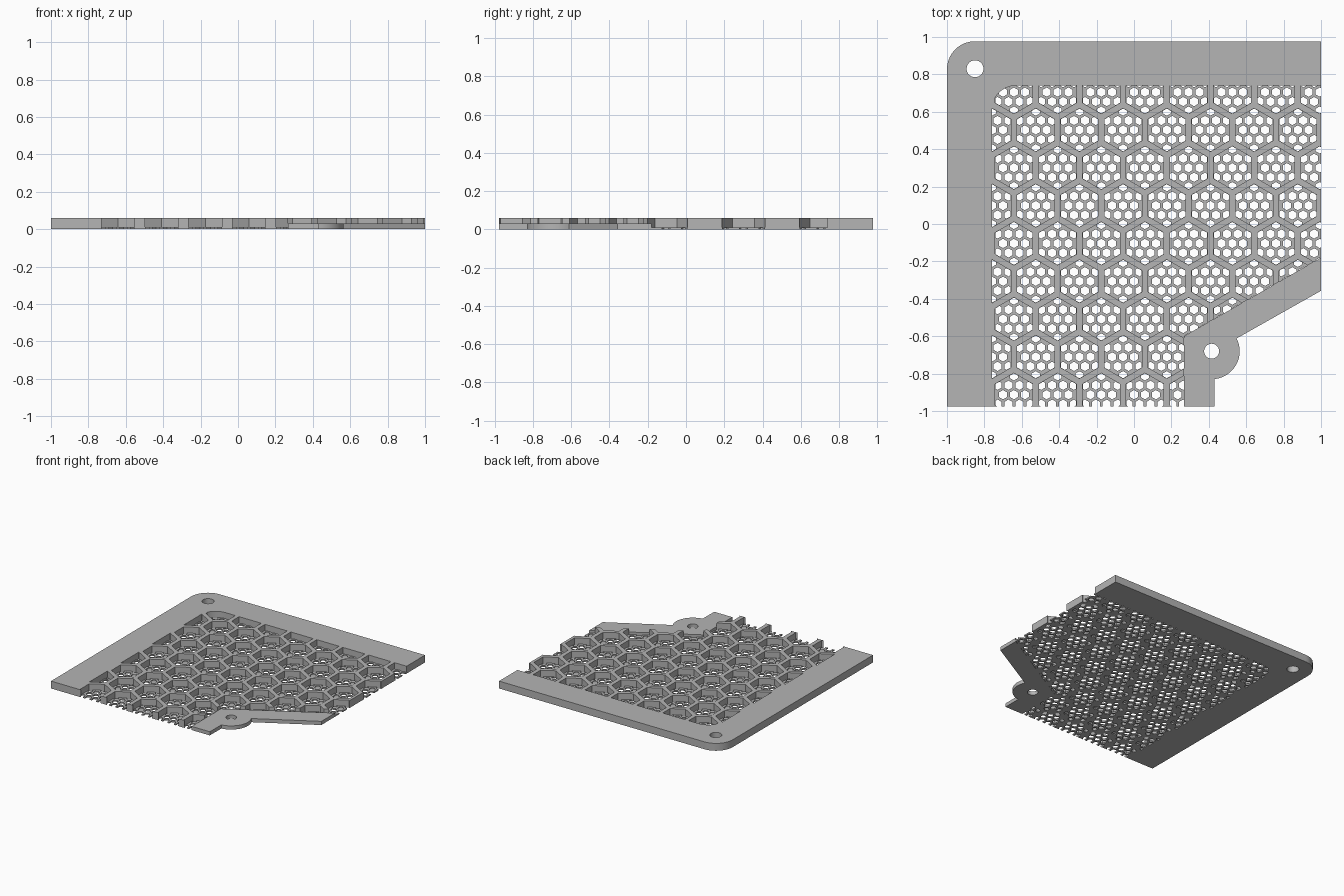
import bpy, bmesh
from math import cos, sin, radians, sqrt
from mathutils import Vector

if "Cube" in bpy.data.objects:
    bpy.data.objects.remove(bpy.data.objects["Cube"])

HEIGHT, FLOOR, STRIP = 0.06, 0.011, 0.03    # frame, mesh floor and strip heights
PITCH, CELL, HOLE = 0.2335, 0.1, 0.0215     # cell spacing, cell and hole half widths
SOUTH, NORTH = -0.977, 0.977

grey = bpy.data.materials.new("grey_plastic")
grey.use_nodes = True
colour = (0.46, 0.46, 0.46, 1)
grey.diffuse_color = colour
grey.node_tree.nodes["Principled BSDF"].inputs["Base Color"].default_value = colour


def arc(cx, cy, r, start, end, steps=16):
    angles = [radians(start + (end - start) * i / steps) for i in range(steps + 1)]
    return [(cx + r * cos(a), cy + r * sin(a)) for a in angles]


def circle(cx, cy, r):
    return arc(cx, cy, r, 0, 360, 40)[:-1]


def hexagon(cx, cy, half_width):
    """Hexagon with a corner pointing along +y."""
    return arc(cx, cy, half_width * 2 / sqrt(3), 30, 390, 6)[:-1]


def clip(points, cx, cy, half_width):
    """Trim a convex outline to the hexagon around (cx, cy)."""
    centre = Vector((cx, cy))
    for k in range(6):
        normal = Vector((cos(radians(60 * k)), sin(radians(60 * k))))
        result = []
        for i, p in enumerate(points):
            a, b = Vector(points[i - 1]), Vector(p)
            da = (a - centre).dot(normal) - half_width
            db = (b - centre).dot(normal) - half_width
            if da * db < 0:
                result.append(tuple(a.lerp(b, da / (da - db))))
            if db <= 0:
                result.append(tuple(p))
        points = result
    return points


def prisms(name, outlines, low, high):
    """One object made of flat outlines extruded from low to high."""
    bm = bmesh.new()
    for outline in outlines:
        face = bm.faces.new([bm.verts.new((x, y, low)) for x, y in outline])
        top = bmesh.ops.extrude_face_region(bm, geom=[face])["geom"]
        for v in top:
            if isinstance(v, bmesh.types.BMVert):
                v.co.z = high
    bmesh.ops.recalc_face_normals(bm, faces=bm.faces)
    mesh = bpy.data.meshes.new(name)
    bm.to_mesh(mesh)
    bm.free()
    mesh.materials.append(grey)
    obj = bpy.data.objects.new(name, mesh)
    bpy.context.collection.objects.link(obj)
    return obj


def activate(obj):
    bpy.ops.object.select_all(action="DESELECT")
    obj.select_set(True)
    bpy.context.view_layer.objects.active = obj


def cut(obj, outlines, low, high):
    """Subtract extruded outlines from an object."""
    cutter = prisms("cutter", outlines, low, high)
    cutter.hide_render = True
    mod = obj.modifiers.new("cut", "BOOLEAN")
    mod.operation, mod.solver, mod.object = "DIFFERENCE", "MANIFOLD", cutter
    activate(obj)
    bpy.ops.object.modifier_apply(modifier=mod.name)
    bpy.data.objects.remove(cutter)


def smooth(obj):
    activate(obj)
    bpy.ops.object.shade_smooth_by_angle(angle=radians(30))


# Corner frame with rounded corner and screw hole
inner_corner = arc(-0.63, 0.61, 0.13, 90, 180)
frame = prisms("corner_frame", [
    [(-1, SOUTH)] + arc(-0.85, NORTH - 0.15, 0.15, 180, 90)
    + [(1, NORTH), (1, 0.74)] + inner_corner + [(-0.76, SOUTH)]], 0, HEIGHT)
cut(frame, [circle(-0.85, 0.83, 0.045)], -0.1, 0.2)
smooth(frame)

# Low diagonal strip with a round screw lug
strip = prisms("diagonal_strip", [
    [(0.267, SOUTH), (0.43, SOUTH)] + arc(0.415, -0.68, 0.15, -84, 27)
    + [(1, -0.357), (1, -0.18), (0.267, -0.6)]], 0, STRIP)
cut(strip, [circle(0.415, -0.68, 0.04)], -0.1, 0.2)
smooth(strip)

# Honeycomb grille: large cells above a finely perforated floor
grille = prisms("honeycomb_grille", [
    [(-0.76, SOUTH), (0.267, SOUTH), (0.267, -0.6), (1, -0.18), (1, 0.74)]
    + inner_corner], 0, HEIGHT)
row_step = sqrt(3) / 2
cells, holes = [], []
for row in range(9):
    for col in range(9):
        cx = -0.642 + PITCH * (col - 0.5 * (row % 2))
        cy = 0.705 - PITCH * row_step * row
        cells.append(hexagon(cx, cy, CELL))
        for j in range(-2, 3):
            for i in range(-2, 3):
                dx = PITCH / 4 * (i + 0.5 * (j % 2))
                dy = PITCH / 4 * row_step * j
                if dx * dx + dy * dy < 0.0108:
                    hole = clip(hexagon(cx + dx, cy + dy, HOLE), cx, cy, CELL - 0.001)
                    if len(hole) > 2:
                        holes.append(hole)
cut(grille, cells, FLOOR, 0.2)
cut(grille, holes, -0.1, 0.03)
